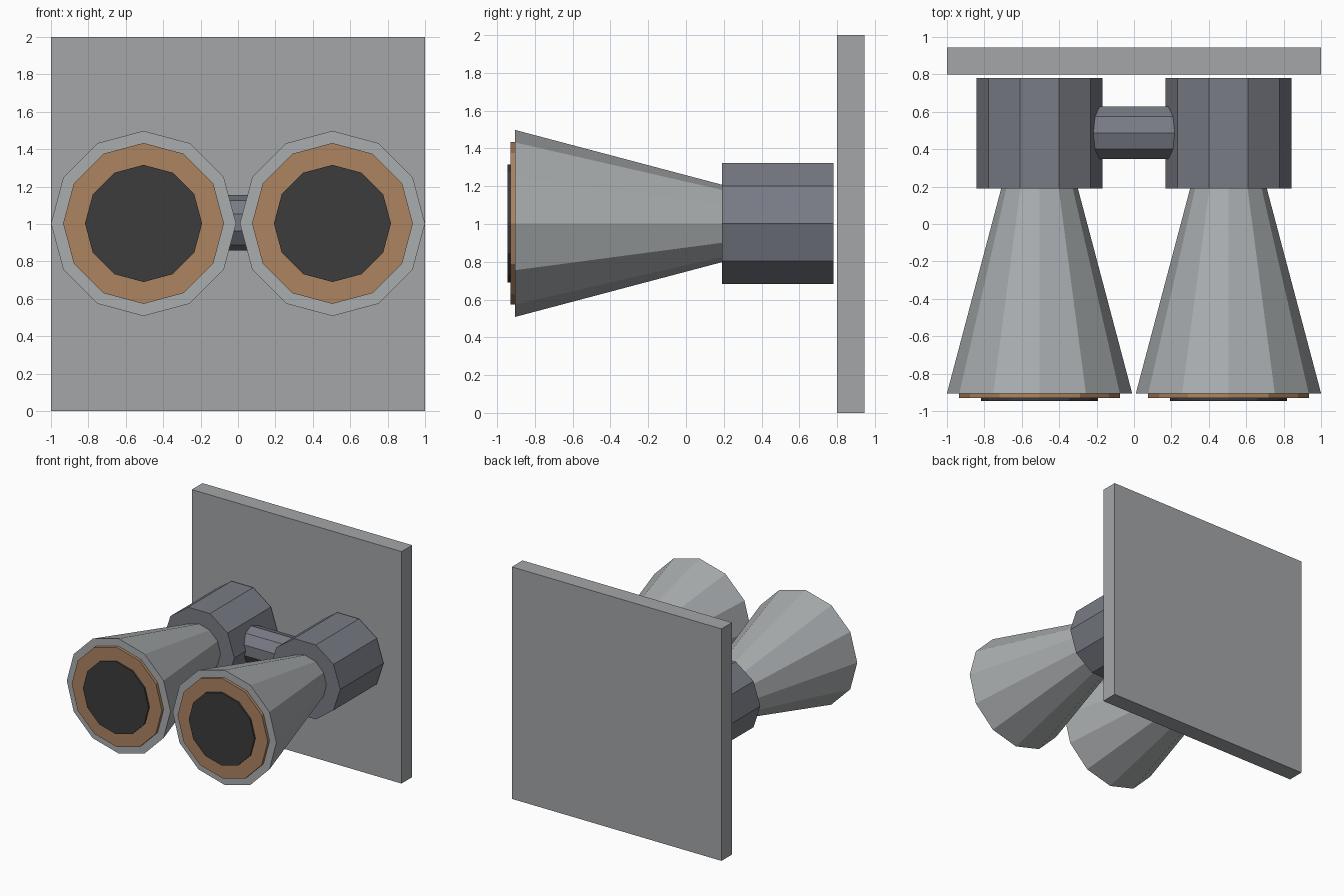
import bpy, bmesh, math

if "Cube" in bpy.data.objects:
    bpy.data.objects.remove(bpy.data.objects["Cube"])

CX, CZ = 0.505, 1.003   # centre of each unit


def material(name, rgb):
    m = bpy.data.materials.new(name)
    m.diffuse_color = (*rgb, 1.0)
    m.use_nodes = True
    m.node_tree.nodes["Principled BSDF"].inputs["Base Color"].default_value = m.diffuse_color
    return m


steel = material("dark_steel", (0.19, 0.20, 0.235))
cone_grey = material("cone_grey", (0.40, 0.42, 0.43))
plate_grey = material("plate_grey", (0.37, 0.38, 0.39))
copper = material("copper", (0.42, 0.23, 0.12))
black = material("black", (0.045, 0.045, 0.048))


def finish(name, bm, mat, mirror=False):
    bmesh.ops.recalc_face_normals(bm, faces=bm.faces)
    mesh = bpy.data.meshes.new(name)
    bm.to_mesh(mesh)
    bm.free()
    mesh.materials.append(mat)
    ob = bpy.data.objects.new(name, mesh)
    bpy.context.collection.objects.link(ob)
    if mirror:
        mod = ob.modifiers.new("mirror", 'MIRROR')
        mod.use_mirror_merge = False
    return ob


def frustum(name, sides, place, start, end, mat, mirror=False):
    """Capped frustum; start and end are (position along axis, radius)."""
    bm = bmesh.new()
    rings = []
    for t, r in (start, end):
        angles = [2 * math.pi * i / sides for i in range(sides)]
        rings.append([bm.verts.new(place(t, r * math.cos(a), r * math.sin(a)))
                      for a in angles])
    a, b = rings
    for i in range(sides):
        j = (i + 1) % sides
        bm.faces.new((a[i], a[j], b[j], b[i]))
    bm.faces.new(a)
    bm.faces.new(b)
    return finish(name, bm, mat, mirror)


def along_y(t, u, v):
    return (CX + u, t, CZ + v)


def along_x(t, u, v):
    return (t, 0.487 + v, CZ + 0.004 + u)


# Back plate
bm = bmesh.new()
bmesh.ops.create_cube(bm, size=1.0)
bmesh.ops.scale(bm, vec=(2.0, 0.145, 2.0), verts=bm.verts)
bmesh.ops.translate(bm, vec=(0, 0.8725, 1.0), verts=bm.verts)
finish("back_plate", bm, plate_grey)

# Paired housings, flared cones and stepped end discs
frustum("housing", 10, along_y, (0.19, 0.337), (0.78, 0.337), steel, True)
frustum("flared_cone", 12, along_y, (-0.905, 0.495), (0.19, 0.205), cone_grey, True)
frustum("copper_ring", 12, along_y, (-0.93, 0.43), (-0.905, 0.43), copper, True)
frustum("dark_opening", 12, along_y, (-0.945, 0.313), (-0.93, 0.313), black, True)

# Bar joining the two housings
frustum("connecting_bar", 10, along_x, (-0.3, 0.148), (0.3, 0.148), steel)
